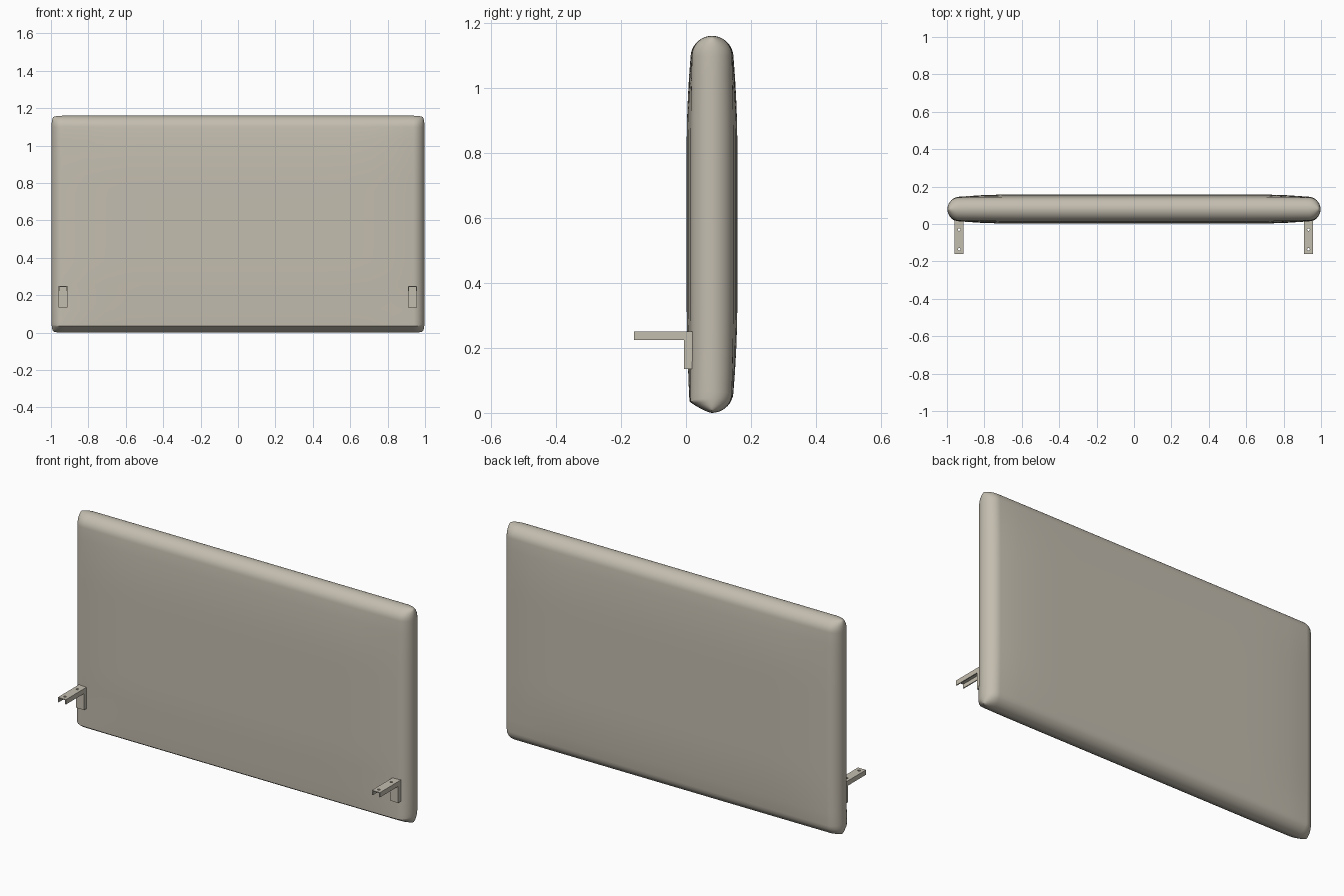
import bpy, bmesh, math
from mathutils import Matrix, Vector

if "Cube" in bpy.data.objects:
    bpy.data.objects.remove(bpy.data.objects["Cube"])


def material(name, colour):
    m = bpy.data.materials.new(name)
    m.use_nodes = True
    m.diffuse_color = colour
    m.node_tree.nodes["Principled BSDF"].inputs["Base Color"].default_value = colour
    return m


beige = material("warm beige", (0.55, 0.51, 0.43, 1))

WIDTH, HEIGHT, MID_Y = 1.995, 1.16, 0.08
ROUND, LIP = 0.06, 0.035


def finish(bm, name, angle):
    bmesh.ops.recalc_face_normals(bm, faces=bm.faces)
    mesh = bpy.data.meshes.new(name)
    bm.to_mesh(mesh)
    bm.free()
    mesh.materials.append(beige)
    obj = bpy.data.objects.new(name, mesh)
    bpy.context.collection.objects.link(obj)
    bpy.ops.object.select_all(action="DESELECT")
    obj.select_set(True)
    bpy.context.view_layer.objects.active = obj
    bpy.ops.object.shade_smooth_by_angle(angle=math.radians(angle))
    return obj


# Padded panel: two sheets that meet at a rounded rim
def stations(length, extra=()):
    steps = 9
    rim = [ROUND * (1 - math.cos(math.pi / 2 * i / steps)) for i in range(steps + 1)]
    inner = 16
    span = length - 2 * ROUND
    middle = [ROUND + span * i / inner for i in range(1, inner)]
    return sorted(rim + middle + [length - d for d in rim] + list(extra))


def rounding(d):
    return math.sqrt(max(0, 1 - (1 - min(d / ROUND, 1)) ** 2))


def swell(d):
    return 1 - (1 - min(d / 0.35, 1)) ** 2


def lip(d):
    # straight undercut to a crisp lower front edge
    return min(1, d / LIP) ** 0.7 * (1 + 0.12 * max(0, 1 - d / 0.2))


def padded_panel():
    bm = bmesh.new()
    us, vs = stations(WIDTH), stations(HEIGHT, [LIP])
    for side in (-1, 1):
        rows = []
        for v in vs:
            dz = min(v, HEIGHT - v)
            row = []
            for u in us:
                dx = min(u, WIDTH - u)
                low_front = side < 0 and v < HEIGHT / 2
                cz = lip(dz) if low_front else rounding(dz)
                half = ROUND * rounding(dx) * cz + 0.018 * swell(dx) * swell(dz)
                x = (u - WIDTH / 2) * (1 - 0.012 * (1 - rounding(dz)))
                z = HEIGHT / 2 + (v - HEIGHT / 2) * (1 - 0.012 * (1 - rounding(dx)))
                row.append(bm.verts.new((x, MID_Y + side * half, z)))
            rows.append(row)
        for a, b in zip(rows, rows[1:]):
            for i in range(len(us) - 1):
                bm.faces.new((a[i], a[i + 1], b[i + 1], b[i]))
    bmesh.ops.remove_doubles(bm, verts=bm.verts, dist=0.00005)
    return finish(bm, "padded_panel", 40)


padded_panel()


# Angle brackets: folded channel with an arm and an upright leg
def box(bm, low, high):
    low, high = Vector(low), Vector(high)
    size = Matrix.Diagonal((*(high - low), 1))
    bmesh.ops.create_cube(bm, size=1, matrix=Matrix.Translation((low + high) / 2) @ size)


def plate(name, x, low, high, holes=()):
    bm = bmesh.new()
    box(bm, (x + low[0], low[1], low[2]), (x + high[0], high[1], high[2]))
    obj = finish(bm, name, 30)
    for y in holes:
        bpy.ops.mesh.primitive_cylinder_add(vertices=16, radius=0.007, depth=0.1,
                                            location=(x, y, high[2]))
        cutter = bpy.context.object
        cutter.hide_render = True
        mod = obj.modifiers.new("hole", "BOOLEAN")
        mod.operation, mod.object = "DIFFERENCE", cutter
        bpy.context.view_layer.objects.active = obj
        bpy.ops.object.modifier_apply(modifier=mod.name)
        bpy.data.objects.remove(cutter)


W, T, TOP = 0.024, 0.005, 0.25
for side, x in (("left", 0.933), ("right", -0.935)):
    plate(side + "_bracket_arm", x, (-W, -0.16, TOP - T), (W, 0.03, TOP), (-0.135, -0.03))
    plate(side + "_bracket_leg", x, (-W, -0.006, 0.135), (W, -0.001, TOP - T))
    for label, edge in (("outer", -W), ("inner", W - T)):
        plate(f"{side}_bracket_arm_{label}_flange", x,
              (edge, -0.16, 0.224), (edge + T, -0.006, TOP - T))
        plate(f"{side}_bracket_leg_{label}_flange", x,
              (edge, -0.001, 0.135), (edge + T, 0.018, TOP - T))
        plate(f"{side}_bracket_leg_{label}_tab", x,
              (edge, 0.018, 0.15), (edge + T, 0.037, TOP - T))
